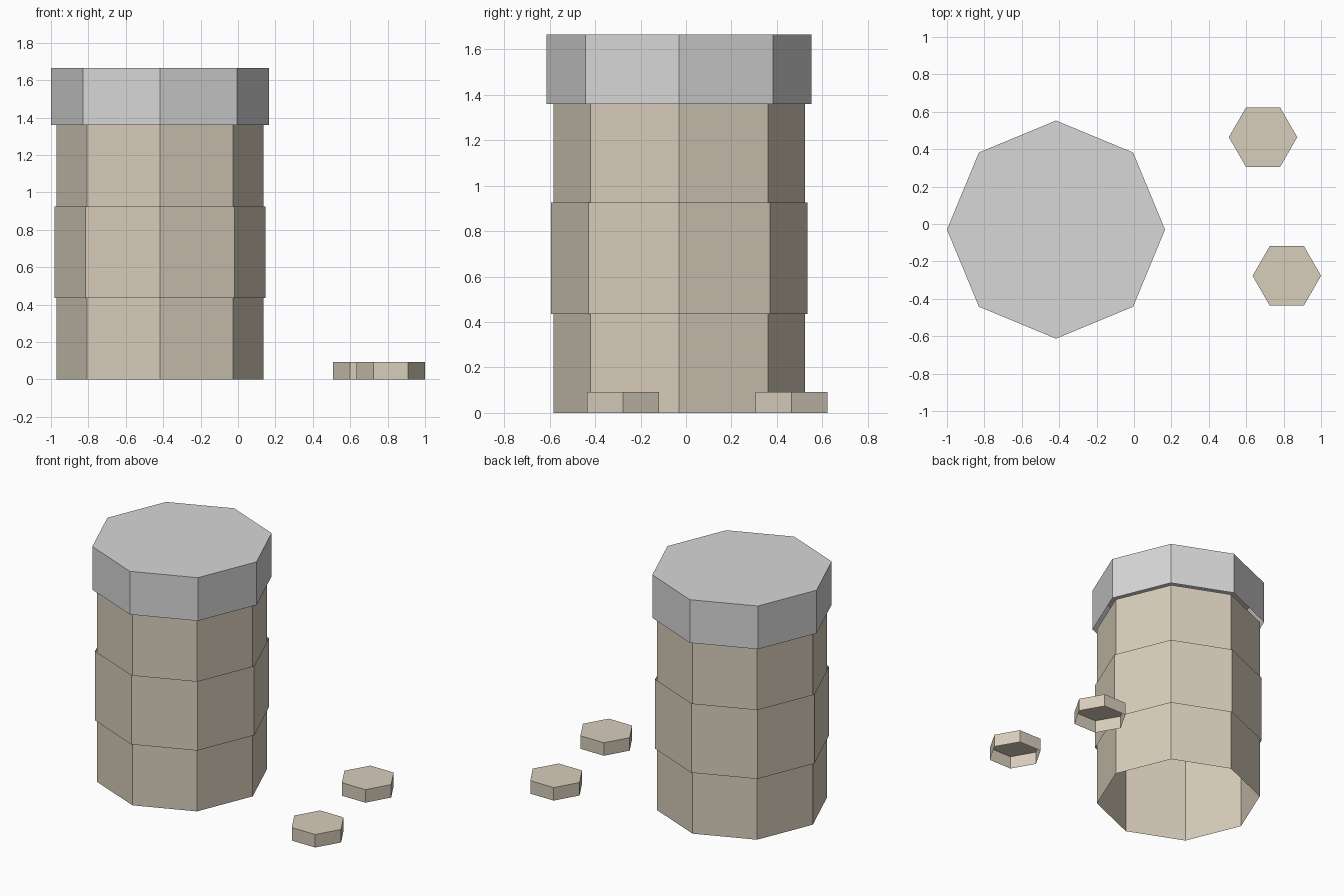
import bpy, bmesh, math

if "Cube" in bpy.data.objects:
    bpy.data.objects.remove(bpy.data.objects["Cube"])


def material(name, rgb):
    m = bpy.data.materials.new(name)
    m.diffuse_color = (*rgb, 1.0)
    m.use_nodes = True
    m.node_tree.nodes["Principled BSDF"].inputs["Base Color"].default_value = m.diffuse_color
    return m


STONE = material("sandy_beige", (0.68, 0.61, 0.495))
METAL = material("light_grey", (0.68, 0.68, 0.68))


def prism(name, x, y, radius, z0, z1, sides, mat, top):
    """Hollow thin-walled prism, open below, with an optional top face."""
    bm = bmesh.new()
    rings = []
    for z in (z0, z1):
        rings.append([bm.verts.new((radius * math.cos(math.tau * i / sides),
                                    radius * math.sin(math.tau * i / sides), z))
                      for i in range(sides)])
    low, high = rings
    for i in range(sides):
        j = (i + 1) % sides
        bm.faces.new((low[i], low[j], high[j], high[i]))
    if top:
        bm.faces.new(high)
    mesh = bpy.data.meshes.new(name)
    bm.to_mesh(mesh)
    bm.free()
    mesh.materials.append(mat)
    ob = bpy.data.objects.new(name, mesh)
    ob.location = (x, y, 0)
    bpy.context.collection.objects.link(ob)
    return ob


# Bottle: straight octagonal body, slightly wider band, overhanging lid
CX, CY = -0.417, -0.03
prism("bottle_body", CX, CY, 0.553, 0.0, 1.36, 8, STONE, False)
prism("bottle_band", CX, CY, 0.565, 0.435, 0.925, 8, STONE, False)
prism("bottle_lid", CX, CY, 0.583, 1.36, 1.665, 8, METAL, True)

# Two loose hexagonal tablets beside it
for i, (x, y) in enumerate(((0.69, 0.464), (0.817, -0.277))):
    prism(f"tablet_{i + 1}", x, y, 0.183, 0.0, 0.092, 6, STONE, True)
